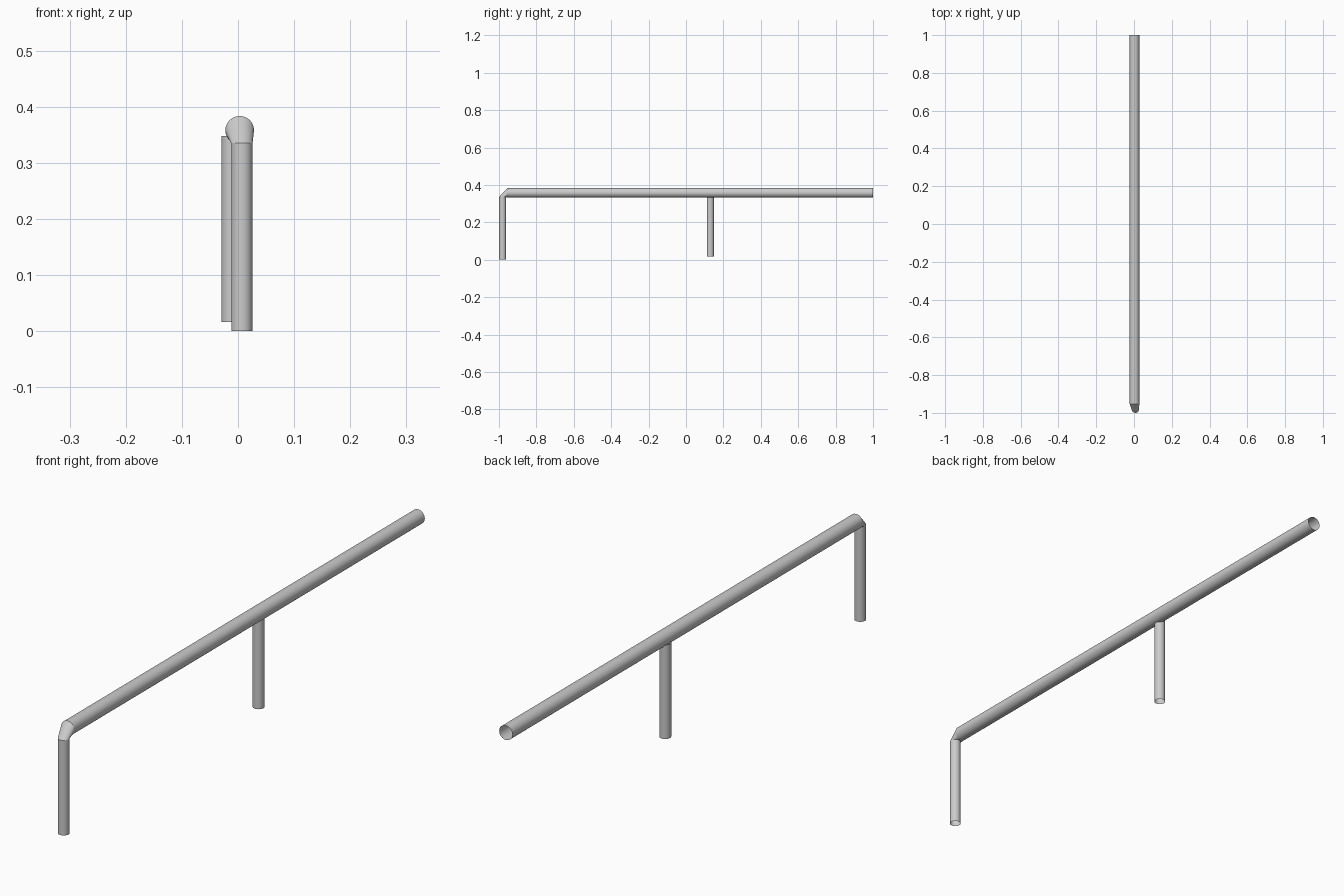
import bpy, bmesh
from math import sin, cos, tau, radians

if "Cube" in bpy.data.objects:
    bpy.data.objects.remove(bpy.data.objects["Cube"])

SIDES = 32
LEG_R, RAIL_R = 0.019, 0.0255
LEG_X, RAIL_X = 0.007, 0.003
LEG_Y = -1 + LEG_R
RAIL_Z = 0.358


def flat_ring(x, y, z, r):
    """Horizontal ring, its front point at a quarter turn."""
    return [(x + r * cos(tau * i / SIDES), y - r * sin(tau * i / SIDES), z) for i in range(SIDES)]


def upright_ring(x, y, z, r):
    """Ring facing along y, its top point at a quarter turn."""
    return [(x + r * cos(tau * i / SIDES), y, z + r * sin(tau * i / SIDES)) for i in range(SIDES)]


def skin(name, start, end):
    """Open, thin tube between two rings."""
    bm = bmesh.new()
    a = [bm.verts.new(p) for p in start]
    b = [bm.verts.new(p) for p in end]
    for i in range(SIDES):
        j = (i + 1) % SIDES
        bm.faces.new((a[i], b[i], b[j], a[j]))
    bmesh.ops.recalc_face_normals(bm, faces=bm.faces)
    mesh = bpy.data.meshes.new(name)
    bm.to_mesh(mesh)
    bm.free()
    obj = bpy.data.objects.new(name, mesh)
    bpy.context.collection.objects.link(obj)
    bpy.ops.object.select_all(action='DESELECT')
    obj.select_set(True)
    bpy.context.view_layer.objects.active = obj
    bpy.ops.object.shade_smooth_by_angle(angle=radians(30))


# Front leg, elbow and rail share their joining rings
leg_top = flat_ring(LEG_X, LEG_Y, 0.335, LEG_R)
rail_start = upright_ring(RAIL_X, -0.953, RAIL_Z, RAIL_R)
skin("front_leg", flat_ring(LEG_X, LEG_Y, 0, LEG_R), leg_top)
skin("elbow", leg_top, rail_start)
skin("rail", rail_start, upright_ring(RAIL_X, 1, RAIL_Z, RAIL_R))

# Middle leg runs up into the rail
skin("middle_leg", flat_ring(-0.0105, 0.13, 0.016, LEG_R), flat_ring(-0.0105, 0.13, 0.348, LEG_R))
